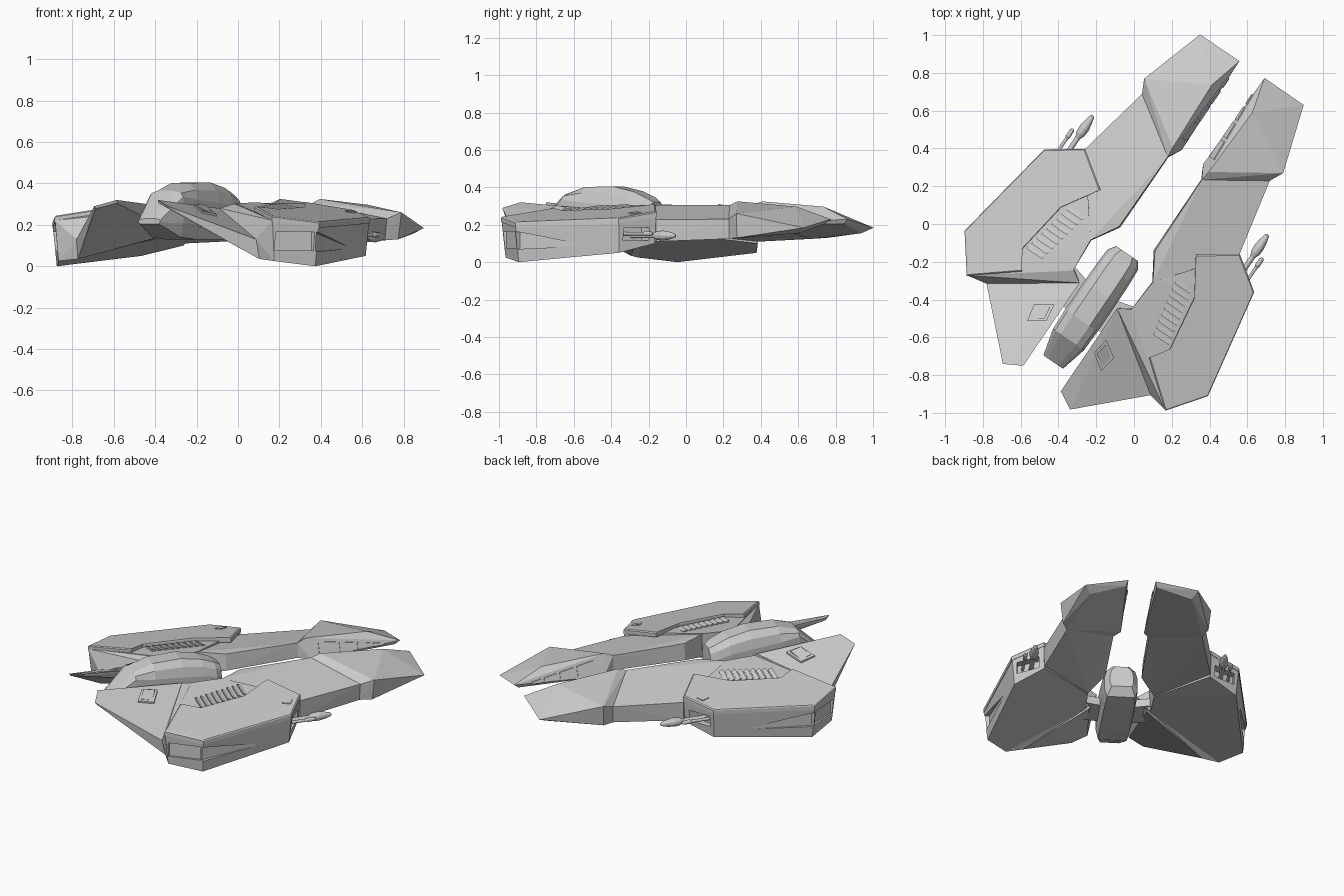
import bpy, bmesh, math
from mathutils import Vector

if "Cube" in bpy.data.objects:
    bpy.data.objects.remove(bpy.data.objects["Cube"])

# Design frame: a = distance from the ship's centre line, f = forward, z = up.
YAW = (0.827, 0.562)

def world(a, f, z):
    a += 0.057
    return Vector((YAW[0] * a + YAW[1] * f, -YAW[1] * a + YAW[0] * f, z))

grey = bpy.data.materials.new("hull_grey")
grey.diffuse_color = (0.6, 0.6, 0.6, 1)
grey.use_nodes = True
grey.node_tree.nodes["Principled BSDF"].inputs["Base Color"].default_value = grey.diffuse_color

def finish(name, bm):
    bmesh.ops.recalc_face_normals(bm, faces=bm.faces)
    me = bpy.data.meshes.new(name)
    bm.to_mesh(me)
    bm.free()
    ob = bpy.data.objects.new(name, me)
    me.materials.append(grey)
    bpy.context.collection.objects.link(ob)
    return ob

def hulls(name, groups, sides=(1, -1)):
    """Convex solid from each group of points, mirrored to both sides."""
    bm = bmesh.new()
    for s in sides:
        for pts in groups:
            vs = [bm.verts.new(world(s * a, f, z)) for a, f, z in pts]
            res = bmesh.ops.convex_hull(bm, input=vs)
            junk = [v for v in set(res["geom_interior"] + res["geom_unused"])
                    if isinstance(v, bmesh.types.BMVert) and not v.link_faces]
            bmesh.ops.delete(bm, geom=junk, context="VERTS")
    bmesh.ops.dissolve_limit(bm, angle_limit=0.01, verts=bm.verts, edges=bm.edges)
    return finish(name, bm)

def lofts(name, lofted, sides=(1, -1)):
    """Skin a run of equal-length rings, closed at both ends."""
    bm = bmesh.new()
    for s in sides:
        for rings in lofted:
            rows = [[bm.verts.new(world(s * a, f, z)) for a, f, z in r] for r in rings]
            n = len(rows[0])
            for p, q in zip(rows, rows[1:]):
                for i in range(n):
                    bm.faces.new((p[i], p[(i + 1) % n], q[(i + 1) % n], q[i]))
            bm.faces.new(rows[0])
            bm.faces.new(rows[-1])
    return finish(name, bm)

def deck_z(a):
    return 0.272 - 0.2 * (a - 0.495)

# Front prongs, wedge-tipped, undersides rising towards the centre line
hulls("front_prong", [[
    (.115, .45, .325), (.13, .84, .297), (.445, .667, .26), (.332, 1.026, .184),
    (.08, 1.028, .23), (.068, .467, .20), (.09, 1.0, .205), (.30, .97, .155),
    (.43, .66, .13), (.109, .395, .305), (.409, .593, .23), (.105, .395, .21),
    (.40, .59, .125)]])

# Necks joining prongs to the pods
hulls("neck", [[
    (.109, .395, .305), (.409, .593, .23), (.105, .395, .21), (.40, .59, .125),
    (.115, -.056, .305), (.495, .182, .228), (.107, -.056, .20), (.49, .18, .11),
    (.199, -.198, .305), (.195, -.198, .16)]])

# Side pods
pod = hulls("side_pod", [[
    (.199, -.198, .308), (.185, -.385, .305),
    (.635, -.722, deck_z(.635) - .02), (.777, -.534, deck_z(.777) - .02),
    (.67, .06, deck_z(.67) - .01), (.495, .182, .252),
    (.755, -.53, 0), (.63, -.70, .025), (.655, .05, .05), (.49, .17, .10),
    (.195, -.198, .155), (.19, -.37, .15)]])

# Recesses: wedge slots round the outer corner, and the gun port
cutter = hulls("recess_cutter", [
    [(a, f, z) for a, f in ((.742, -.53), (.82, -.56)) for z in (.07, .165)] +
    [(a, f, z) for a, f in ((.70, -.17), (.75, -.165)) for z in (.085, .095)],
    [(a, f, z) for a, f in ((.74, -.54), (.83, -.57), (.63, -.692), (.67, -.745))
     for z in (.075, .165)],
    [(a, f, z) for a, f in ((.525, .20), (.65, .12), (.515, .10), (.635, .03))
     for z in (.115, .185)]])
cutter.hide_render = True
cutter.hide_set(True)
mod = pod.modifiers.new("recess", "BOOLEAN")
mod.operation, mod.solver, mod.use_self, mod.object = "DIFFERENCE", "EXACT", True, cutter

# Raised armour deck on each pod
outline = [(.495, .184), (.305, .05), (.426, -.143), (.472, -.442),
           (.407, -.541), (.635, -.725), (.779, -.534), (.672, .06)]
mid = (.56, -.25)
def ring(k, dz):
    return [(mid[0] + (a - mid[0]) * k, mid[1] + (f - mid[1]) * k, deck_z(a) + dz)
            for a, f in outline]
lofts("pod_deck", [[ring(1, -.03), ring(1, -.006), ring(.98, 0)]])

# Rear wings sweeping back to a thin raised tip, with the sloped band at their root
hulls("rear_wing", [
    [(.215, -1.003, .29), (.12, -.95, .32), (.212, -.995, .278), (.122, -.945, .305),
     (.12, -.42, .28), (.525, -.70, .13), (.17, -.38, .16), (.53, -.68, .035)],
    [(.185, -.38, .303), (.635, -.722, .222), (.12, -.42, .28), (.525, -.70, .13),
     (.19, -.37, .155), (.53, -.68, .035), (.63, -.70, .025)]])

# Wing hatches: raised frame with a smaller lid
def hatch(k, lo, hi):
    c = (.204, -.665)
    pts = [(.256, -.647), (.166, -.59), (.152, -.685), (.237, -.742)]
    return [(c[0] + (a - c[0]) * k, c[1] + (f - c[1]) * k,
             .32 - .42 * (a - .12) - .075 * (f + .95) + d)
            for a, f in pts for d in (lo, hi)]
hulls("wing_hatch", [hatch(1, -.02, .012), hatch(.7, -.02, .018)])

# Louvres beside each deck
slats = []
for i in range(9):
    f, a = -.115 - .036 * i, .345 + .0075 * i
    slats.append([(a + da, f + df, deck_z(a + da) - .02 + dz)
                  for da in (-.05, .05)
                  for df, dz in ((0, -.02), (0, .002), (-.024, -.02), (-.024, .012))])
hulls("louvre", slats)

# Small access plate on each deck
hulls("deck_plate", [[(a, f, deck_z(a) + d) for a, f in
                      ((.54, .115), (.575, .09), (.555, .045), (.52, .07))
                      for d in (-.004, .005)]])

# Cockpit window plates on the inner face of each prong
def pane(f0, f1):
    pts = []
    for f in (f0, f1):
        for z in (.22, .308 - .164 * (f - .45)):
            a = .376 * z - .0077
            pts += [(a - .004, f, z), (a + .004, f, z)]
    return pts
hulls("prong_window", [pane(*p) for p in ((.52, .63), (.65, .74), (.76, .84), (.86, .92))])

# Central body with faceted canopy
def section(f, w, zb, zm, zt):
    half = [(.85, zb), (1, zb + (zm - zb) * .35), (1, zm),
            (.86, zm + (zt - zm) * .6), (.5, zt)]
    return ([(w * k, f, z) for k, z in half] +
            [(-w * k, f, z) for k, z in reversed(half)])
lofts("central_body", [[section(*s) for s in (
    (-.845, .063, .205, .222, .23), (-.70, .10, .14, .335, .365),
    (-.58, .104, .13, .32, .402), (-.40, .104, .13, .305, .405),
    (-.27, .102, .13, .29, .378), (-.19, .097, .14, .27, .345),
    (-.15, .07, .19, .26, .322))]], sides=(1,))

# Struts tying the body to the hulls
hulls("body_strut", [[(a, f, z) for a, f in ((.05, -.40), (.05, -.58), (.20, -.36), (.20, -.56))
                      for z in (.19, .24)]])

# Twin guns in each pod's port
def barrel(a, z, profile, n=12):
    return [[(a + r * math.cos(2 * math.pi * i / n), f, z + r * math.sin(2 * math.pi * i / n))
             for i in range(n)] for f, r in profile]
lofts("gun", [
    barrel(.56, .142, [(.06, .014), (.21, .014), (.235, .024), (.27, .027),
                       (.31, .021), (.345, .012), (.352, .005)]),
    barrel(.607, .152, [(.04, .009), (.175, .009), (.185, .013), (.225, .012), (.235, .006)])])
